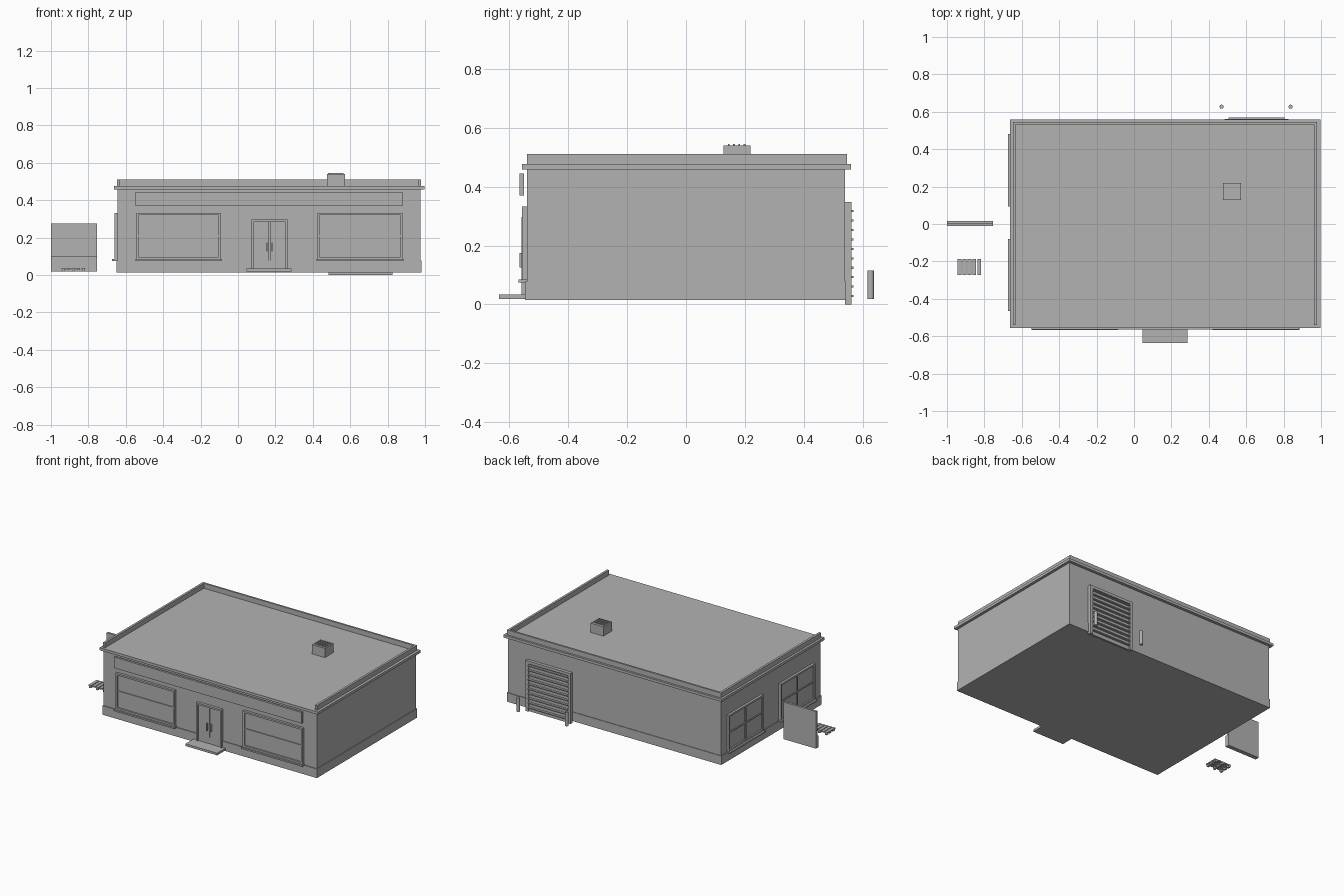
import bpy, bmesh
from mathutils import Matrix

cube = bpy.data.objects.get("Cube")
if cube:
    bpy.data.objects.remove(cube, do_unlink=True)

grey = bpy.data.materials.new("plain grey")
grey.use_nodes = True
colour = (0.45, 0.45, 0.45, 1)
grey.diffuse_color = colour
grey.node_tree.nodes["Principled BSDF"].inputs["Base Color"].default_value = colour


def build(name, boxes, turn=None):
    """Join boxes given as (x range, y range, z range) into one object."""
    bm = bmesh.new()
    for spans in boxes:
        size = [b - a for a, b in spans]
        mid = [(a + b) / 2 for a, b in spans]
        bmesh.ops.create_cube(bm, size=1, matrix=Matrix.Translation(mid) @ Matrix.Diagonal((*size, 1)))
    mesh = bpy.data.meshes.new(name)
    bm.to_mesh(mesh)
    bm.free()
    mesh.materials.append(grey)
    ob = bpy.data.objects.new(name, mesh)
    bpy.context.collection.objects.link(ob)
    if turn:
        mesh.transform(turn)
    return ob


def window(name, x0, x1, wall, mullions, turn=None):
    """Framed window with a sill on a wall facing -y."""
    z0, z1, f = 0.085, 0.333, 0.012
    out, zm = (wall - 0.016, wall), (z0 + z1) / 2
    bar = (wall - 0.012, wall)
    parts = [
        ((x0, x0 + f), out, (z0, z1)),
        ((x1 - f, x1), out, (z0, z1)),
        ((x0 + f, x1 - f), out, (z1 - f, z1)),
        ((x0 + f, x1 - f), out, (z0, z0 + f)),
        ((x0 + f, x1 - f), (wall - 0.006, wall), (z0 + f, z1 - f)),
        ((x0 + f, x1 - f), bar, (zm - 0.004, zm + 0.004)),
        ((x0 - 0.006, x1 + 0.006), (wall - 0.028, wall), (z0 - 0.01, z0)),
    ]
    if mullions:
        xm = (x0 + x1) / 2
        parts.append(((xm - 0.004, xm + 0.004), bar, (z0 + f, z1 - f)))
    build(name, parts, turn)


# Building shell
L, R, F, B = -0.645, 0.977, -0.54, 0.54
build("walls", [((L, R), (F, B), (0.015, 0.46))])
build("plinth", [((L - 0.004, R + 0.005), (F - 0.006, B + 0.004), (0.015, 0.077))])
build("roof_cornice", [((L - 0.018, R + 0.019), (F - 0.016, B + 0.02), (0.458, 0.476))])
build("parapet", [
    ((L - 0.003, L + 0.012), (F, B + 0.006), (0.476, 0.51)),
    ((R - 0.014, R + 0.001), (F, B + 0.006), (0.476, 0.51)),
    ((L + 0.012, R - 0.014), (B - 0.007, B + 0.006), (0.476, 0.51)),
])

# Rooftop vent with a slatted top
build("roof_vent", [((0.475, 0.572), (0.127, 0.219), (0.476, 0.54))])
build("vent_slats", [((0.482, 0.565), (y, y + 0.006), (0.54, 0.545))
                     for y in (0.142, 0.16, 0.178, 0.196)])

# Front facade
build("fascia_board", [((-0.548, 0.88), (-0.565, -0.55), (0.37, 0.445))])
window("front_window_right", -0.543, -0.092, F, False)
window("front_window_left", 0.425, 0.88, F, False)
build("entrance_frame", [
    ((0.072, 0.084), (-0.558, F), (0.034, 0.296)),
    ((0.253, 0.265), (-0.558, F), (0.034, 0.296)),
    ((0.084, 0.253), (-0.558, F), (0.284, 0.296)),
])
build("entrance_doors", [
    ((0.084, 0.167), (-0.549, F), (0.034, 0.284)),
    ((0.17, 0.253), (-0.549, F), (0.034, 0.284)),
])
build("door_handles", [((x, x + 0.006), (-0.565, -0.549), (0.125, 0.175))
                       for x in (0.152, 0.179)])
build("entrance_step", [((0.045, 0.286), (-0.635, F), (0.019, 0.034))])

# Side windows, built facing -y and turned to face -x
quarter = Matrix.Rotation(-1.5707963, 4, "Z")
window("side_window_back", -0.476, -0.1, L, True, quarter)
window("side_window_front", 0.085, 0.46, L, True, quarter)

# Loading door at the back
build("loading_door_frame", [
    ((0.484, 0.505), (B, 0.562), (0, 0.347)),
    ((0.805, 0.826), (B, 0.562), (0, 0.347)),
    ((0.505, 0.805), (B, 0.562), (0.328, 0.347)),
])
build("loading_door", [((0.505, 0.805), (B, 0.554), (0, 0.328))])
build("loading_door_slats", [((0.505, 0.805), (0.554, 0.569), (z, z + 0.007))
                             for z in [0.025 + 0.032 * i for i in range(10)]])

# Bollards guarding the loading door
for side, x in (("right", 0.468), ("left", 0.837)):
    bpy.ops.mesh.primitive_cylinder_add(vertices=16, radius=0.011, depth=0.096, location=(x, 0.627, 0.067))
    post = bpy.context.object
    post.name = "bollard_" + side
    post.data.materials.append(grey)
    bpy.ops.object.shade_smooth_by_angle()

# Free-standing screen beside the building
build("screen_panel", [
    ((-1, -0.755), (0.002, 0.017), (0.02, 0.275)),
    ((-1, -0.755), (-0.012, 0.002), (0.02, 0.098)),
])

# Small pallet on the ground
slats = [-0.944 + 0.0265 * i for i in range(5)]
build("pallet", [((x, x + 0.021), (-0.274, -0.187), (0.03, 0.038)) for x in slats]
      + [((x + 0.004, x + 0.017), (y, y + 0.02), (0.018, 0.03))
         for x in slats[::2] for y in (-0.274, -0.24, -0.207)])
